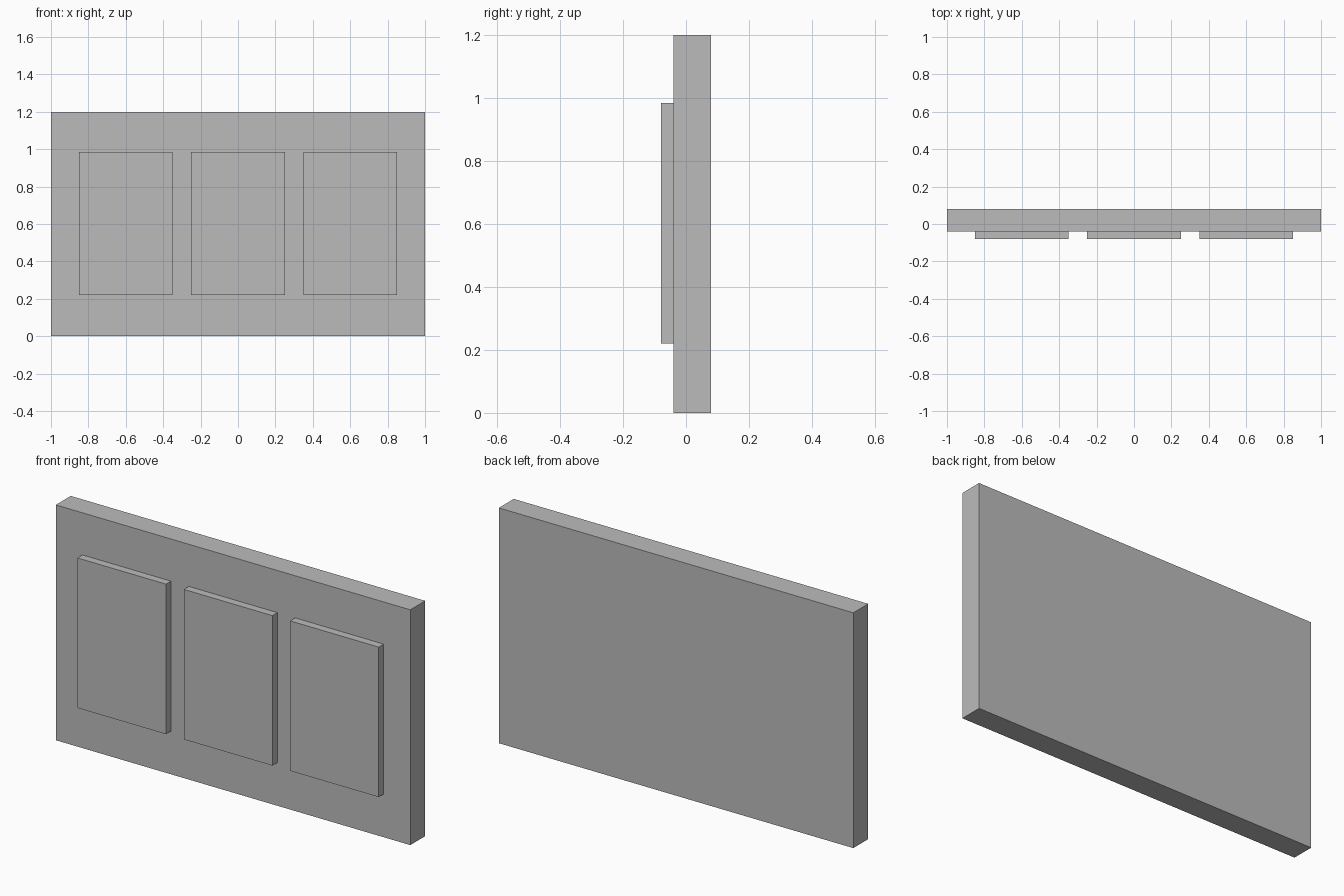
import bpy

# Remove the default cube
default = bpy.data.objects.get("Cube")
if default:
    bpy.data.objects.remove(default, do_unlink=True)

# Single plain grey
GREY = (0.5, 0.5, 0.5, 1.0)
grey = bpy.data.materials.new("plain_grey")
grey.use_nodes = True
grey.diffuse_color = GREY
grey.node_tree.nodes["Principled BSDF"].inputs["Base Color"].default_value = GREY


def box(name, low, high):
    """Axis-aligned box between two corners."""
    centre = [(a + b) / 2 for a, b in zip(low, high)]
    size = [b - a for a, b in zip(low, high)]
    bpy.ops.mesh.primitive_cube_add(size=1, location=centre)
    obj = bpy.context.object
    obj.name = name
    obj.scale = size
    bpy.ops.object.transform_apply(location=False, rotation=False, scale=True)
    obj.data.materials.append(grey)
    return obj


# Backing board
FACE_Y = -0.04
box("backing_board", (-1, FACE_Y, 0), (1, 0.08, 1.2))

# Three raised panels in a row on the front
PANEL_WIDTH = 0.5
for side, x in (("right", -0.6), ("centre", 0), ("left", 0.6)):
    box(f"{side}_panel",
        (x - PANEL_WIDTH / 2, -0.08, 0.22),
        (x + PANEL_WIDTH / 2, FACE_Y, 0.985))
